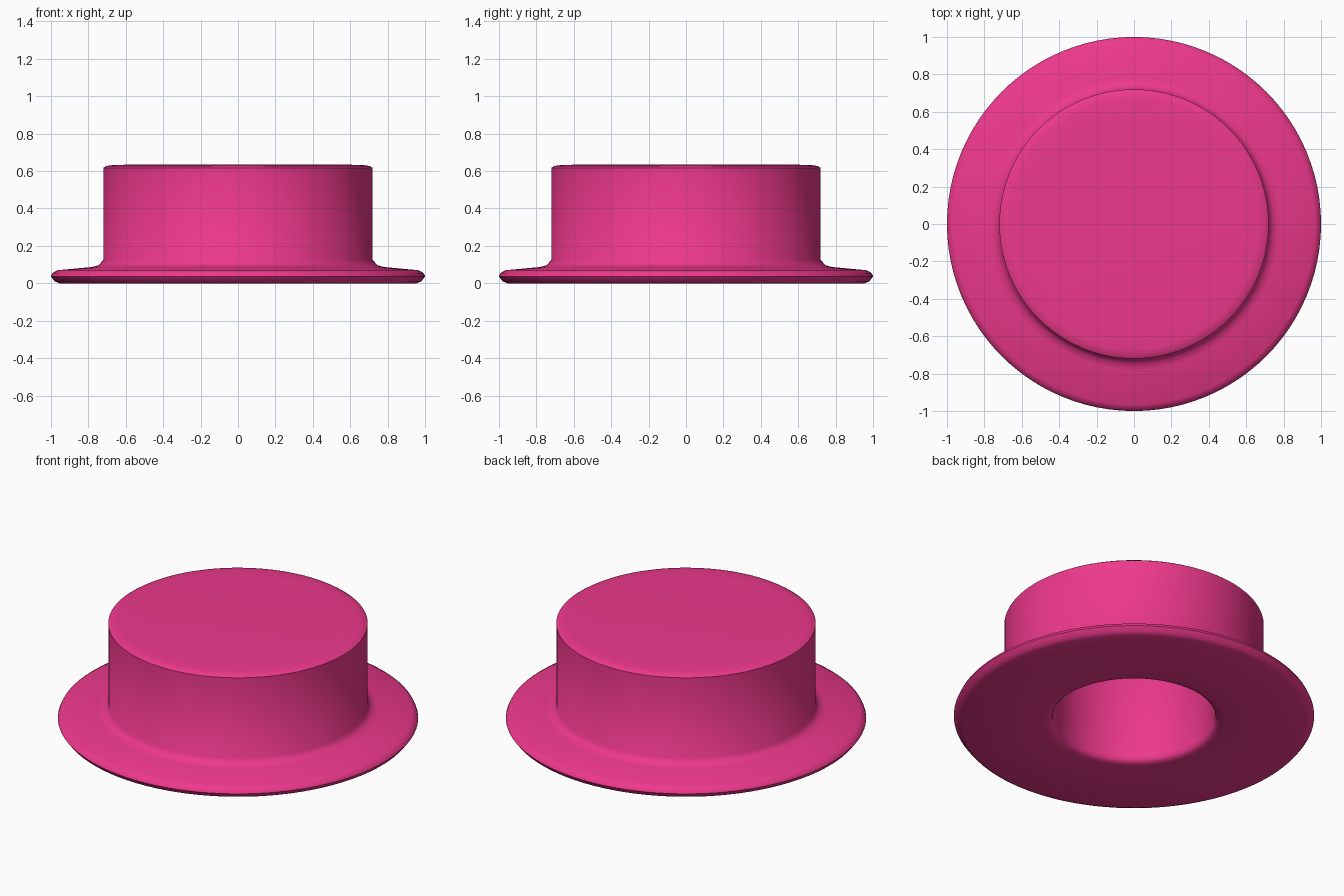
import bpy, bmesh, math

if "Cube" in bpy.data.objects:
    bpy.data.objects.remove(bpy.data.objects["Cube"])

SEGMENTS = 96

# Half cross-section (radius, height): cavity ceiling, hole wall, brim, crown side, crown top
PROFILE = [
    (0.0, 0.58), (0.43, 0.58), (0.45, 0.56),
    (0.45, 0.04), (0.456, 0.018), (0.47, 0.005), (0.50, 0.0),
    (0.955, 0.0), (0.98, 0.01), (1.0, 0.037), (0.992, 0.055), (0.965, 0.07),
    (0.78, 0.087), (0.745, 0.097), (0.72, 0.125),
    (0.72, 0.617), (0.705, 0.627), (0.67, 0.632), (0.57, 0.635), (0.0, 0.635),
]


def lathe(name, profile, segments, material):
    """Revolve a profile around the z axis into a smooth closed object."""
    bm = bmesh.new()
    verts = [bm.verts.new((r, 0, z)) for r, z in profile]
    edges = [bm.edges.new(pair) for pair in zip(verts, verts[1:])]
    bmesh.ops.spin(bm, geom=verts + edges, cent=(0, 0, 0), axis=(0, 0, 1),
                   angle=math.tau, steps=segments, use_duplicate=False)
    bmesh.ops.remove_doubles(bm, verts=bm.verts[:], dist=1e-4)
    bmesh.ops.recalc_face_normals(bm, faces=bm.faces[:])
    mesh = bpy.data.meshes.new(name)
    bm.to_mesh(mesh)
    bm.free()
    mesh.materials.append(material)
    obj = bpy.data.objects.new(name, mesh)
    bpy.context.collection.objects.link(obj)
    bpy.context.view_layer.objects.active = obj
    obj.select_set(True)
    bpy.ops.object.shade_smooth_by_angle(angle=math.radians(50))
    return obj


pink = bpy.data.materials.new("pink")
pink.diffuse_color = (0.85, 0.04, 0.26, 1)
pink.use_nodes = True
pink.node_tree.nodes["Principled BSDF"].inputs["Base Color"].default_value = pink.diffuse_color

# Flanged cap with a blind hole underneath
lathe("flanged_cap", PROFILE, SEGMENTS, pink)
